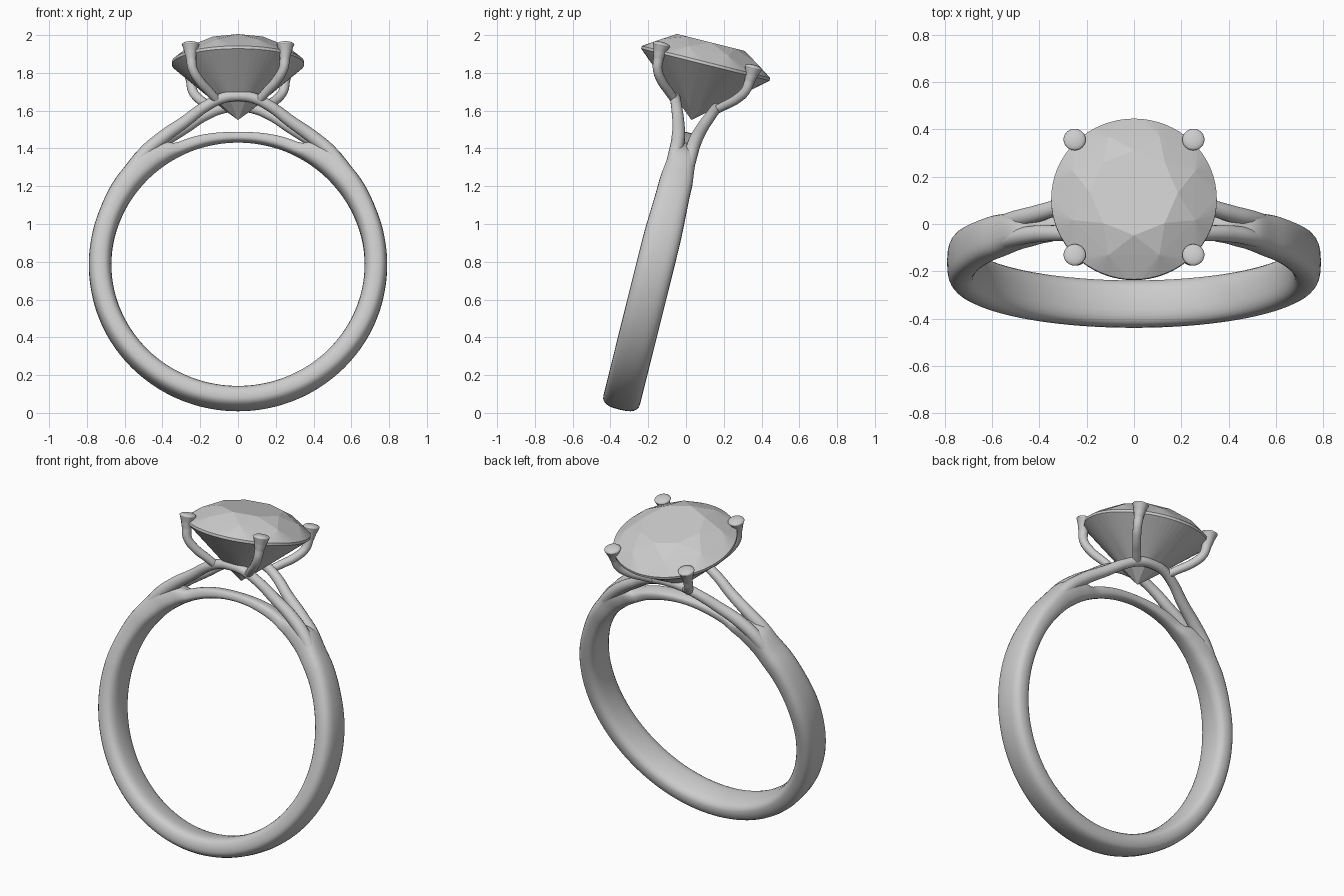
import bpy, bmesh
from math import sin, cos, pi, radians
from mathutils import Matrix

if "Cube" in bpy.data.objects:
    bpy.data.objects.remove(bpy.data.objects["Cube"])

# The ring is built upright around its finger hole, then leaned back
LEAN = Matrix.Translation((0, -0.162, 0.784)) @ Matrix.Rotation(radians(-14), 4, 'X')


def add_mesh(name, bm, smooth):
    bmesh.ops.recalc_face_normals(bm, faces=bm.faces)
    for f in bm.faces:
        f.smooth = smooth
    me = bpy.data.meshes.new(name)
    bm.to_mesh(me)
    bm.free()
    ob = bpy.data.objects.new(name, me)
    bpy.context.collection.objects.link(ob)
    ob.matrix_world = LEAN
    return ob


def ease(keys, a):
    for (a0, v0), (a1, v1) in zip(keys, keys[1:]):
        if a <= a1:
            t = (a - a0) / (a1 - a0)
            return v0 + (v1 - v0) * t * t * (3 - 2 * t)
    return keys[-1][1]


def tube(name, pts):
    # smooth wire through (x, y, z, radius) points
    cu = bpy.data.curves.new(name, 'CURVE')
    cu.dimensions = '3D'
    cu.bevel_depth = 1.0
    cu.bevel_resolution = 5
    cu.resolution_u = 10
    cu.use_fill_caps = True
    sp = cu.splines.new('BEZIER')
    sp.bezier_points.add(len(pts) - 1)
    for bp, p in zip(sp.bezier_points, pts):
        bp.co = p[:3]
        bp.radius = p[3]
        bp.handle_left_type = bp.handle_right_type = 'AUTO'
    ob = bpy.data.objects.new(name, cu)
    bpy.context.collection.objects.link(ob)
    ob.matrix_world = LEAN
    bpy.ops.object.select_all(action='DESELECT')
    ob.select_set(True)
    bpy.context.view_layer.objects.active = ob
    bpy.ops.object.convert(target='MESH')
    bpy.ops.object.shade_smooth_by_angle(angle=radians(50))


# Band: rounded section swept round the finger, thinning to a bridge at the top
OUTER = [(-90, .79), (20, .79), (40, .80), (50, .815), (57, .79), (64, .737), (90, .722)]
HALF = [(-90, .10), (8, .10), (36, .089), (50, .076), (58, .066), (67, .046), (90, .04)]
INNER, STEPS, SIDES = .67, 144, 24
bm = bmesh.new()
rings = []
for i in range(STEPS):
    a = -90 + 360 * i / STEPS
    k = a if a <= 90 else 180 - a
    outer, half = ease(OUTER, k), ease(HALF, k)
    ring = []
    for j in range(SIDES):
        c, s = cos(2 * pi * j / SIDES), sin(2 * pi * j / SIDES)
        c, s = [abs(q) ** .72 * (1 if q > 0 else -1) for q in (c, s)]
        r = (outer + INNER) / 2 + c * (outer - INNER) / 2
        ring.append(bm.verts.new((r * cos(radians(a)), half * s, r * sin(radians(a)))))
    rings.append(ring)
for i in range(STEPS):
    p, q = rings[i], rings[(i + 1) % STEPS]
    for j in range(SIDES):
        m = (j + 1) % SIDES
        bm.faces.new((p[j], p[m], q[m], q[j]))
add_mesh("band", bm, True)

# Shoulder rails: one arch in front, one behind, flowing out of the band
HALF_RAIL = [(.66, .04, .30, .03), (.585, .04, .46, .036), (.50, .04, .592, .037),
             (.40, .045, .682, .036), (.28, .066, .765, .032), (.17, .095, .842, .029),
             (.08, .112, .882, .028)]
for sy, name in ((-1, "front_rail"), (1, "back_rail")):
    right = [(x, sy * y, z, r) for x, y, z, r in HALF_RAIL]
    left = [(-x, y, z, r) for x, y, z, r in reversed(right)]
    tube(name, right + [(0, sy * .117, .892, .028)] + left)

# Four prongs with flared heads and low domed caps
PRONG = [(.105, .865, .022), (.15, .905, .024), (.205, .955, .025), (.24, 1.01, .025),
         (.248, 1.065, .027), (.25, 1.10, .034), (.251, 1.138, .046)]
for sx in (-1, 1):
    for sy in (-1, 1):
        tag = ("front" if sy < 0 else "back") + ("_left" if sx < 0 else "_right")
        tube(tag + "_prong", [(sx * d, sy * d, z, r) for d, z, r in PRONG])
        bm = bmesh.new()
        bmesh.ops.create_uvsphere(bm, u_segments=24, v_segments=12, radius=1)
        bmesh.ops.scale(bm, vec=(.047, .047, .016), verts=bm.verts)
        bmesh.ops.translate(bm, vec=(sx * .251, sy * .251, 1.138), verts=bm.verts)
        add_mesh(tag + "_prong_cap", bm, True)

# Brilliant-cut stone: facet corners wrapped in a convex hull
bm = bmesh.new()
# (count, half-step offset, radius, height) of each corner ring
for n, off, r, h in ((8, 0, .185, 1.213), (8, .5, .28, 1.167), (64, 0, .35, 1.107),
                     (64, 0, .35, 1.092), (8, .5, .08, .853)):
    for i in range(n):
        a = 2 * pi * (i + off) / n
        bm.verts.new((r * cos(a), r * sin(a), h))
bm.verts.new((0, 0, .79))
bmesh.ops.convex_hull(bm, input=bm.verts[:])
bmesh.ops.dissolve_limit(bm, angle_limit=radians(.6), verts=bm.verts[:], edges=bm.edges[:])
add_mesh("stone", bm, False)
